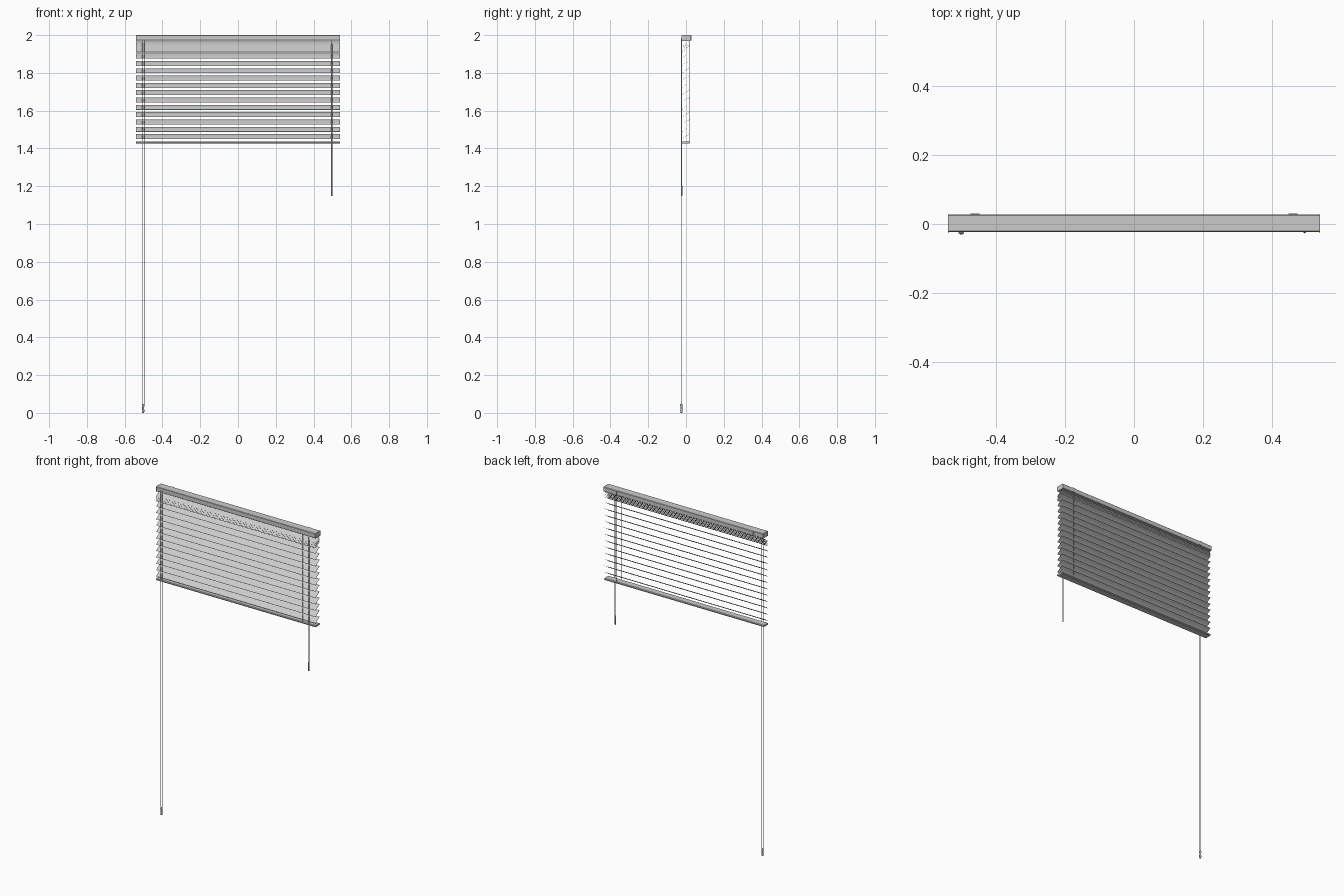
import bpy, bmesh, math
from mathutils import Vector

if "Cube" in bpy.data.objects:
    bpy.data.objects.remove(bpy.data.objects["Cube"])

HALF = 0.54


def finish(name, bm, smooth=None):
    bmesh.ops.recalc_face_normals(bm, faces=bm.faces)
    me = bpy.data.meshes.new(name)
    bm.to_mesh(me)
    bm.free()
    ob = bpy.data.objects.new(name, me)
    bpy.context.collection.objects.link(ob)
    if smooth:
        bpy.ops.object.select_all(action='DESELECT')
        ob.select_set(True)
        bpy.context.view_layer.objects.active = ob
        bpy.ops.object.shade_smooth_by_angle(angle=math.radians(smooth))
    return ob


def extrude_x(name, profile, x0, x1, smooth=None):
    """Closed (y, z) profile swept along x."""
    bm = bmesh.new()
    a = [bm.verts.new((x0, y, z)) for y, z in profile]
    b = [bm.verts.new((x1, y, z)) for y, z in profile]
    n = len(profile)
    for i in range(n):
        j = (i + 1) % n
        bm.faces.new((a[i], a[j], b[j], b[i]))
    bm.faces.new(a)
    bm.faces.new(b)
    return finish(name, bm, smooth)


def chamfered(y0, y1, z0, z1, c):
    return [(y0 + c, z0), (y1 - c, z0), (y1, z0 + c), (y1, z1 - c),
            (y1 - c, z1), (y0 + c, z1), (y0, z1 - c), (y0, z0 + c)]


def lathe(name, x, y, rings, sides):
    """Stack of (radius, z) rings around a vertical axis."""
    bm = bmesh.new()
    loops = [[bm.verts.new((x + r * math.cos(2 * math.pi * k / sides),
                            y + r * math.sin(2 * math.pi * k / sides), z))
              for k in range(sides)] for r, z in rings]
    for lo, hi in zip(loops, loops[1:]):
        for k in range(sides):
            m = (k + 1) % sides
            bm.faces.new((lo[k], lo[m], hi[m], hi[k]))
    bm.faces.new(loops[0])
    bm.faces.new(loops[-1])
    return finish(name, bm, 40)


# head rail with end caps
extrude_x("headrail", chamfered(-0.023, 0.027, 1.971, 1.9995, 0.002), -HALF + 0.003, HALF - 0.003)
for s in (-1, 1):
    extrude_x("end_cap", chamfered(-0.024, 0.0275, 1.970, 2.0, 0.003), s * (HALF - 0.003), s * HALF)
    # wall brackets behind the rail
    extrude_x("wall_bracket", chamfered(0.024, 0.030, 1.972, 1.999, 0.001), s * 0.449, s * 0.475)

# slats: thin crowned strips, front edge low and back edge high
TILT = math.atan2(0.026, 0.040)
WIDTH, CROWN, THICK = 0.047, 0.002, 0.0007


def slat_profile(zc):
    ts = [-1, -0.5, 0, 0.5, 1]
    pts = [(t * WIDTH / 2, CROWN * (0.6 - t * t)) for t in ts]
    pts += [(y, h - THICK) for y, h in reversed(pts)]
    c, s = math.cos(TILT), math.sin(TILT)
    return [(-0.001 + y * c - h * s, zc + y * s + h * c) for y, h in pts]


heights = [1.953 - 0.0075 * i for i in range(5)]        # gathered at the top
heights += [1.890 - 0.0388 * i for i in range(12)]      # spread slats
for z in heights:
    extrude_x("slat", slat_profile(z), -HALF, HALF, 40)

# bottom rail
extrude_x("bottom_rail", chamfered(-0.023, 0.020, 1.426, 1.437, 0.003), -HALF, HALF)

# ladder cords, front and back of the slats
for x in (-0.455, 0.455):
    for y in (-0.0225, 0.0205):
        lathe("ladder_cord", x, y, [(0.0009, 1.432), (0.0009, 1.972)], 6)

# pull cords and tassel
for dx in (-0.005, 0.005):
    lathe("pull_cord", -0.502 + dx, -0.0245, [(0.0013, 0.040), (0.0013, 1.976)], 6)
lathe("cord_tassel", -0.502, -0.0245,
      [(0.003, 0.0), (0.0055, 0.002), (0.006, 0.012), (0.005, 0.030),
       (0.0065, 0.040), (0.0055, 0.046), (0.002, 0.048)], 12)
extrude_x("cord_lock", chamfered(-0.027, -0.022, 1.972, 1.982, 0.001), -0.510, -0.494)

# tilt wand with its connector
lathe("tilt_wand", 0.496, -0.0235,
      [(0.0025, 1.148), (0.0038, 1.150), (0.0038, 1.200), (0.0030, 1.203),
       (0.0030, 1.950), (0.0016, 1.953), (0.0016, 1.975)], 8)
